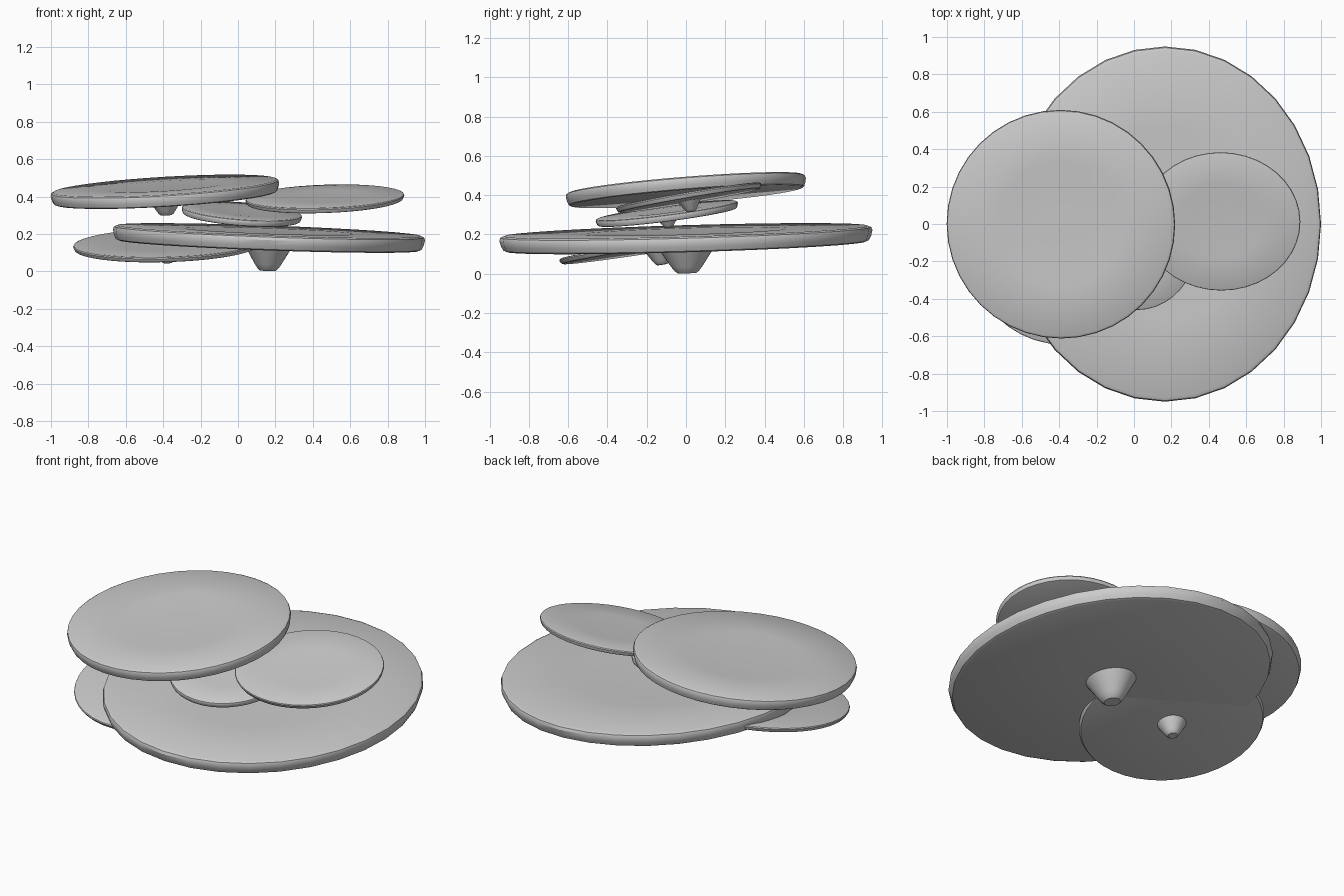
import bpy, bmesh
from math import pi, cos, sin
from mathutils import Vector, Matrix

if "Cube" in bpy.data.objects:
    bpy.data.objects.remove(bpy.data.objects["Cube"])


def make_plate(name, center, rx, ry, thick, depth, slope, sides):
    """Lathe a round plate with a short tapered foot, stretch it and tilt it."""
    t = thick / 2
    # (relative radius, height): foot, underside, rounded rim, dimpled top
    profile = [(0.05, -depth), (0.065, -depth + 0.06 * depth),
               (0.085, -depth * 0.8), (0.155, -t),
               (0.965, -t), (0.98, -t * 0.85), (0.992, -t * 0.3),
               (1.0, t * 0.4), (0.994, t * 0.8), (0.975, t),
               (0.55, t * 0.95), (0.38, t * 0.8), (0.2, t * 0.75)]
    bm = bmesh.new()
    rings = []
    for r, z in profile:
        rings.append([bm.verts.new((rx * r * cos(2 * pi * i / sides),
                                    ry * r * sin(2 * pi * i / sides), z))
                      for i in range(sides)])
    for low, high in zip(rings, rings[1:]):
        for i in range(sides):
            j = (i + 1) % sides
            bm.faces.new((low[i], low[j], high[j], high[i]))
    bm.faces.new(rings[0][::-1])
    bm.faces.new(rings[-1])

    mesh = bpy.data.meshes.new(name)
    bm.to_mesh(mesh)
    bm.free()
    obj = bpy.data.objects.new(name, mesh)
    bpy.context.collection.objects.link(obj)
    # lean the plate so its top follows the given x and y slopes
    normal = Vector((-slope[0], -slope[1], 1)).normalized()
    tilt = Vector((0, 0, 1)).rotation_difference(normal).to_matrix().to_4x4()
    obj.matrix_world = Matrix.Translation(center) @ tilt

    bpy.ops.object.select_all(action='DESELECT')
    obj.select_set(True)
    bpy.context.view_layer.objects.active = obj
    bpy.ops.object.shade_smooth_by_angle(angle=0.6)


# name, center, x radius, y radius, thickness, foot depth, slopes, sides
plates = [
    ("large_base_plate", (0.165, 0.0, 0.178), 0.835, 0.95, 0.08, 0.175, (-0.036, 0.029), 32),
    ("upper_left_plate", (-0.39, 0.0, 0.425), 0.612, 0.613, 0.066, 0.125, (0.06, 0.08), 40),
    ("upper_right_plate", (0.465, 0.015, 0.387), 0.425, 0.375, 0.03, 0.073, (0.035, 0.17), 40),
    ("middle_small_plate", (0.02, -0.097, 0.306), 0.322, 0.365, 0.035, 0.07, (-0.075, 0.13), 40),
    ("lower_left_plate", (-0.38, -0.135, 0.14), 0.502, 0.515, 0.03, 0.095, (0.03, 0.155), 40),
]
for plate in plates:
    make_plate(*plate)
